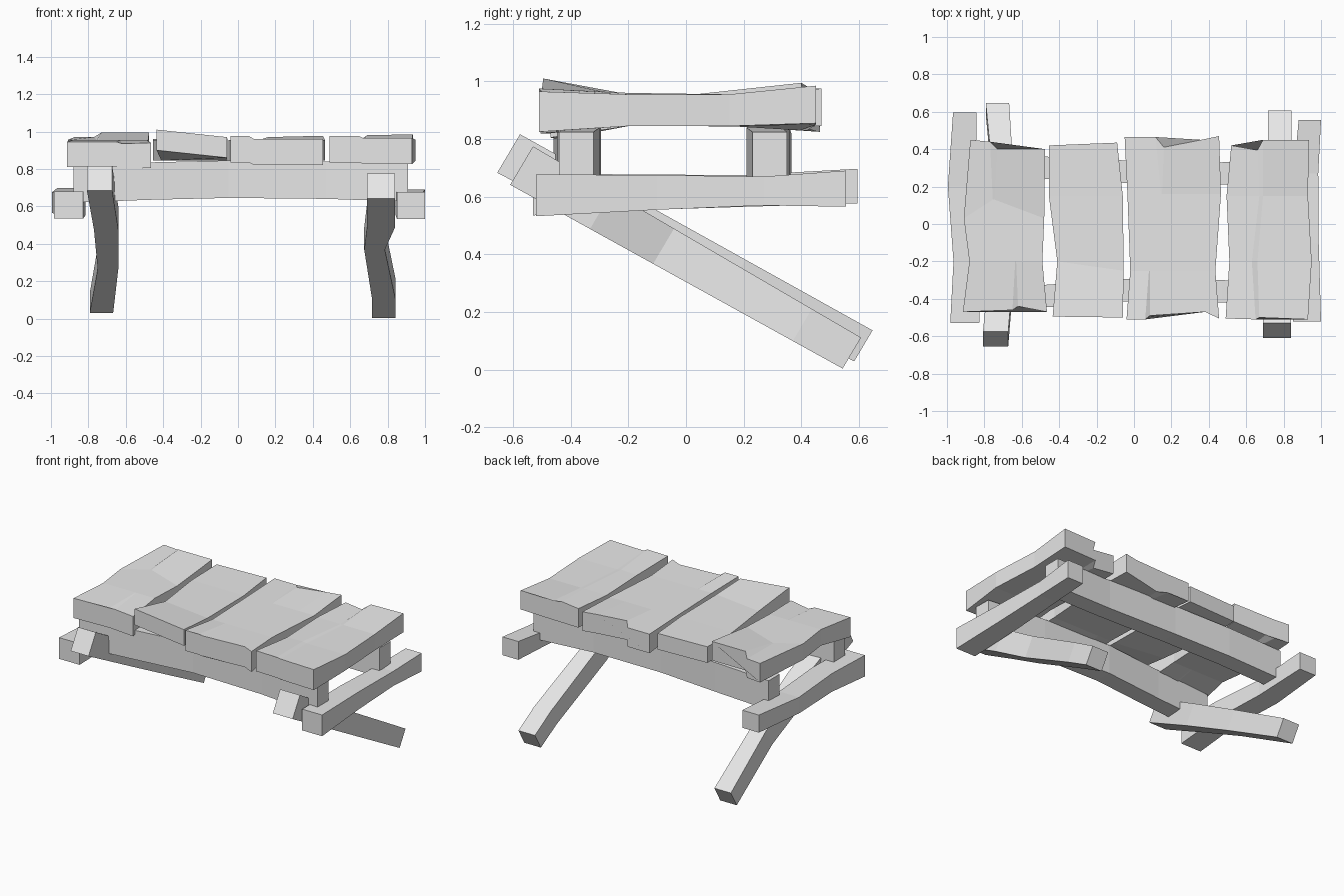
import bpy
from mathutils import Vector

if "Cube" in bpy.data.objects:
    bpy.data.objects.remove(bpy.data.objects["Cube"])

# One plain grey for the whole model
grey = bpy.data.materials.new("plain_grey")
grey.use_nodes = True
grey.diffuse_color = (0.8, 0.8, 0.8, 1)
grey.node_tree.nodes["Principled BSDF"].inputs["Base Color"].default_value = grey.diffuse_color


def loft(name, rings):
    """Skin a closed, capped body through rings with equal point counts."""
    size = len(rings[0])
    verts = [point for ring in rings for point in ring]
    faces = [list(range(size))[::-1],
             list(range(len(verts) - size, len(verts)))]
    for row in range(len(rings) - 1):
        start = row * size
        for i in range(size):
            j = (i + 1) % size
            faces.append((start + i, start + j, start + size + j, start + size + i))
    mesh = bpy.data.meshes.new(name)
    mesh.from_pydata(verts, [], faces)
    mesh.materials.append(grey)
    mesh.update()
    obj = bpy.data.objects.new(name, mesh)
    bpy.context.collection.objects.link(obj)
    return obj


def beam(name, stations, side, up):
    """Squared timber; a station is (centre, width, height)."""
    side, up = Vector(side).normalized(), Vector(up).normalized()
    rings = []
    for centre, width, height in stations:
        centre, s, u = Vector(centre), side * width / 2, up * height / 2
        rings.append([centre - s - u, centre + s - u, centre + s + u, centre - s + u])
    return loft(name, rings)


def plank(name, rows):
    """Warped board; a row is (thickness, [(x, y, top z), ...]) in hundredths."""
    rings = []
    for thickness, points in rows:
        top = [Vector(p) / 100 for p in points]
        drop = Vector((0, 0, thickness / 100))
        rings.append([p - drop for p in top] + top[::-1])
    # Rows run front to back, so reverse each ring to face outward
    return loft(name, [ring[::-1] for ring in rings])


# Tabletop planks, with stepped cracks running in from the ends
plank("tabletop_plank_right_outer", [
    (13.5, [(-91.5, -47, 94.5), (-65, -46, 94.5), (-62, -44, 93.5), (-46.5, -47, 94)]),
    (11, [(-88, -20, 95.5), (-63.5, -20, 95.5), (-63, -20, 95.5), (-49, -20, 95.5)]),
    (11, [(-91, 3, 95.5), (-75.5, 13, 95.5), (-74.5, 13, 95.5), (-48, 3, 95.5)]),
    (13, [(-87.5, 45, 97), (-77, 44, 97), (-73, 40, 99.5), (-47.5, 40, 99.5)])])
plank("tabletop_plank_right_inner", [
    (11, [(-43.5, -49.5, 101), (-6, -50, 97)]),
    (11, [(-41, -20, 95.5), (-5.5, -25, 95.5)]),
    (11, [(-45.5, 15, 95.5), (-6, 15, 95.5)]),
    (11, [(-45.5, 42, 96), (-9, 43.5, 96)])])
plank("tabletop_plank_left_inner", [
    (14, [(-4, -51, 97.5), (6, -51, 97.5), (8.5, -49, 96), (38, -47, 96), (45.5, -50.5, 96)]),
    (11, [(-2, -25, 95.5), (8, -25, 95.5), (8.5, -25, 95.5), (37, -25, 95.5), (43.5, -25, 95.5)]),
    (11, [(-3.5, 16, 95.5), (14.5, 16, 95.5), (15, 16, 95.5), (35, 16, 95.5), (46.5, 16, 95.5)]),
    (13, [(-5, 46.5, 95.5), (11.5, 46.5, 95.5), (16, 41, 97), (36, 45, 97.5), (45.5, 47, 97.5)])])
plank("tabletop_plank_left_outer", [
    (14, [(49, -50.5, 97.5), (65, -51, 97.5), (67, -50, 96.5), (93, -51, 96.5)]),
    (11, [(51, -20, 95.5), (63, -20, 96), (66, -20, 95.5), (95, -20, 95.5)]),
    (11, [(49.5, 15, 95.5), (67, 15, 95.5), (69, 15, 95.5), (93, 15, 95.5)]),
    (13, [(52, 42, 96), (66, 39.5, 96), (69, 45, 98), (93.5, 45, 98.5)])])

# Long rails under the tabletop, bowed upward in the middle
for name, ys in (("front_rail", (-.40, -.385, -.355, -.36, -.38)),
                 ("back_rail", (.305, .30, .28, .27, .29))):
    xs, zs = (-.88, -.47, -.05, .47, .91), (.72, .735, .745, .74, .725)
    beam(name, [((x, y, z), .12, .2) for x, y, z in zip(xs, ys, zs)], (0, -1, 0), (0, 0, 1))

# Short rails across both ends
beam("right_end_rail", [((-.905, -.53, .608), .155, .145), ((-.89, -.2, .615), .15, .125),
                        ((-.92, .2, .62), .15, .11), ((-.905, .595, .637), .125, .12)],
     (-1, 0, 0), (0, 0, 1))
beam("left_end_rail", [((.925, -.52, .605), .15, .145), ((.915, -.1, .615), .145, .12),
                       ((.92, .27, .62), .13, .1), ((.94, .555, .628), .12, .125)],
     (-1, 0, 0), (0, 0, 1))


def leg(name, top, foot, steps):
    """Crooked slanting leg; a step is (distance along, x centre, width)."""
    top, foot = Vector(top), Vector(foot)
    stations = []
    for t, x, width in steps:
        centre = top.lerp(foot, t)
        centre.x = x
        stations.append((centre, width, .155 - .03 * t))
    beam(name, stations, (-1, 0, 0), (0, .51, .86))


leg("right_leg", (0, -.615, .75), (0, .615, .083),
    [(0, -.74, .135), (.32, -.705, .13), (.64, -.695, .11), (1, -.73, .125)])
leg("left_leg", (0, -.57, .708), (0, .575, .058),
    [(0, .765, .15), (.24, .765, .15), (.43, .73, .11), (.85, .78, .125), (1, .78, .125)])
